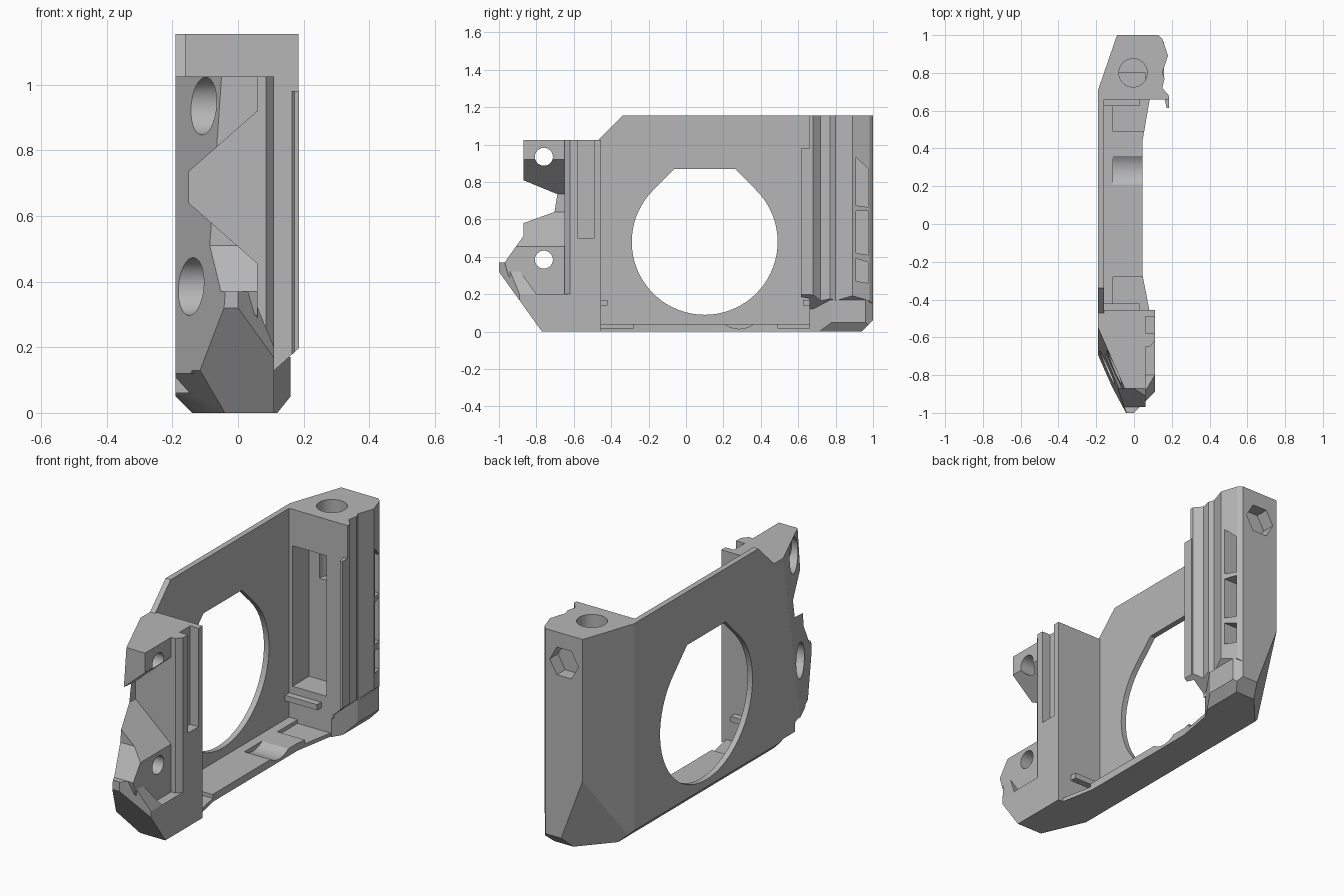
import bpy, bmesh, math
from mathutils import Vector

if "Cube" in bpy.data.objects:
    bpy.data.objects.remove(bpy.data.objects["Cube"])

grey = bpy.data.materials.new("plain grey")
grey.diffuse_color = (0.47, 0.47, 0.47, 1)
grey.use_nodes = True
grey.node_tree.nodes["Principled BSDF"].inputs["Base Color"].default_value = grey.diffuse_color


def prism(name, axis, pts, lo, hi):
    """Extrude a 2D outline along x (y,z), y (x,z) or z (x,y)."""
    place = {"x": lambda a, b, h: (h, a, b),
             "y": lambda a, b, h: (a, h, b),
             "z": lambda a, b, h: (a, b, h)}[axis]
    bm = bmesh.new()
    bot = [bm.verts.new(place(a, b, lo)) for a, b in pts]
    top = [bm.verts.new(place(a, b, hi)) for a, b in pts]
    bm.faces.new(bot)
    bm.faces.new(top)
    n = len(pts)
    for i in range(n):
        j = (i + 1) % n
        bm.faces.new((bot[i], bot[j], top[j], top[i]))
    bmesh.ops.recalc_face_normals(bm, faces=bm.faces)
    me = bpy.data.meshes.new(name)
    bm.to_mesh(me)
    bm.free()
    me.materials.append(grey)
    ob = bpy.data.objects.new(name, me)
    bpy.context.collection.objects.link(ob)
    return ob


def box(name, x0, x1, y0, y1, z0, z1):
    return prism(name, "z", [(x0, y0), (x1, y0), (x1, y1), (x0, y1)], z0, z1)


def ring(a, b, r, n=48):
    return [(a + r * math.cos(2 * math.pi * i / n),
             b + r * math.sin(2 * math.pi * i / n)) for i in range(n)]


def slice_off(ob, p1, p2, p3, keep):
    """Cut with the plane through three points, keeping one side capped."""
    p1, p2, p3 = Vector(p1), Vector(p2), Vector(p3)
    no = (p2 - p1).cross(p3 - p1).normalized()
    if (Vector(keep) - p1).dot(no) > 0:
        no = -no
    bm = bmesh.new()
    bm.from_mesh(ob.data)
    bmesh.ops.bisect_plane(bm, geom=bm.verts[:] + bm.edges[:] + bm.faces[:], dist=1e-5,
                           plane_co=p1, plane_no=no, clear_outer=True)
    bmesh.ops.remove_doubles(bm, verts=bm.verts, dist=1e-5)
    bmesh.ops.holes_fill(bm, edges=[e for e in bm.edges if e.is_boundary], sides=0)
    bmesh.ops.recalc_face_normals(bm, faces=bm.faces)
    bm.to_mesh(ob.data)
    bm.free()


def combine(ob, other, op):
    """Apply a boolean and remove the second object."""
    mod = ob.modifiers.new("bool", "BOOLEAN")
    mod.operation, mod.solver, mod.object = op, "EXACT", other
    dg = bpy.context.evaluated_depsgraph_get()
    me = bpy.data.meshes.new_from_object(ob.evaluated_get(dg))
    ob.modifiers.clear()
    ob.data = me
    bpy.data.objects.remove(other)


def cut(ob, other):
    combine(ob, other, "DIFFERENCE")


def low_edge(ob):
    # long bevel under the outer side
    slice_off(ob, (-0.19, 0, 0.05), (-0.14, 0, 0), (-0.14, 1, 0), (0, 0, 1))


def front_slant(ob):
    # leaning face at the front outer corner
    slice_off(ob, (-0.19, -0.55, 1.025), (-0.05, -0.87, 1.025),
              (-0.19, -0.69, 0.15), (0.1, -0.5, 0.5))


# side plate with flat-topped round opening
plate = prism("side_plate", "x", [(-0.5, 0.03), (0.71, 0.03), (0.71, 1.155), (-0.34, 1.155),
                                  (-0.47, 1.025), (-0.5, 1.025)], -0.19, -0.16)
low_edge(plate)
arc = [(0.10 + 0.39 * math.cos(math.radians(a)), 0.48 + 0.39 * math.sin(math.radians(a)))
       for a in range(135, 406, 5)]
cut(plate, prism("opening", "x", arc + [(0.262, 0.87), (-0.062, 0.87)], -0.3, 0))

# floor with end recesses and a round groove
floor = prism("floor", "z", [(-0.19, -0.5), (0.09, -0.5), (0.045, -0.27), (0.045, 0.44),
                             (0.09, 0.7), (-0.19, 0.7)], 0, 0.04)
low_edge(floor)
cut(floor, prism("groove", "x", ring(0.285, 0.14, 0.125), -0.11, 0.2))
cut(floor, box("recess", -0.11, 0.2, 0.49, 0.66, 0.02, 0.2))
cut(floor, box("recess", -0.11, 0.2, -0.46, -0.28, 0.02, 0.2))

# front wall with rail slot
wall = prism("front_wall", "z", [(-0.19, -0.455), (-0.19, -0.65), (0.085, -0.65),
                                 (0.11, -0.62), (0.11, -0.455)], 0.06, 1.025)
front_slant(wall)
cut(wall, box("slot", 0.06, 0.3, -0.58, -0.49, 0.5, 1.2))

# mounting ears with a V notch between them
ears = prism("ears", "x", [(-0.64, 1.025), (-0.87, 1.025), (-0.87, 0.51), (-0.97, 0.37),
                           (-0.95, 0.3), (-0.8, 0.12), (-0.64, 0.12)], -0.19, 0.06)
front_slant(ears)
cut(ears, prism("notch", "y", [(0.06, 0.92), (-0.15, 0.735), (-0.15, 0.64), (0.06, 0.455),
                               (0.3, 0.455), (0.3, 0.92)], -1.2, -0.5))

# faceted chin below the ears
chin = prism("chin", "x", [(-1.0, 0.37), (-1.0, 0.32), (-0.77, 0), (-0.455, 0), (-0.455, 0.2),
                           (-0.8, 0.2), (-0.92, 0.37)], -0.19, 0.11)
front_slant(chin)
slice_off(chin, (0.0, -1, 0), (0.11, -0.89, 0), (0.11, -0.89, 1), (0, -0.6, 0.1))
slice_off(chin, (-0.19, -0.693, 0.13), (-0.116, -0.863, 0.13), (-0.04, -0.77, 0), (0.05, -0.5, 0.2))
slice_off(chin, (0.04, -0.9, 0.37), (0.11, -0.9, 0.2), (0.04, -0.6, 0.37), (0, -0.7, 0.1))
low_edge(chin)

# rear column with stepped rails
rear = prism("rear_column", "z", [(-0.19, 0.66), (-0.19, 0.71), (-0.09, 1.0), (0.13, 1.0),
                                  (0.15, 0.98), (0.18, 0.89), (0.15, 0.80), (0.162, 0.77),
                                  (0.15, 0.72), (0.185, 0.68), (0.185, 0.66)], 0.1, 1.155)
rear_base = prism("rear_base", "z", [(-0.19, 0.66), (-0.19, 0.71), (-0.09, 1.0), (0.13, 1.0),
                                     (0.16, 0.96), (0.16, 0.78), (0.09, 0.66)], 0, 0.17)
for part in (rear, rear_base):
    slice_off(part, (-0.09, 1, 0.40), (-0.16, 0.75, 0), (0.06, 1, 0), (0, 0.8, 0.8))
low_edge(rear_base)
slice_off(rear_base, (0.16, 0, 0.05), (0.12, 0, 0), (0.12, 1, 0), (0, 0, 1))
slice_off(rear_base, (0, 0.94, 0), (0, 1, 0.06), (1, 1, 0.06), (0, 0, 1))

# rail lip, then slope the rail ends
lip = prism("rail_lip", "z", [(0.165, 0.67), (0.165, 0.65), (0.172, 0.615), (0.186, 0.615),
                              (0.186, 0.67)], 0.12, 0.98)
combine(rear, lip, "UNION")
cut(rear, prism("rail_end", "y", [(0.10, 0.12), (0.30, 0.30), (0.30, -0.1), (0.1, -0.1)], 0.5, 1.2))

# pocket, screw hole, nut trap and side windows
cut(rear, box("pocket", -0.14, 0.06, 0.5, 0.80, 0.21, 0.96))
cut(rear, prism("screw_hole", "z", ring(-0.005, 0.80, 0.075), 0.75, 1.3))
cut(rear, prism("nut_trap", "y", ring(0.02, 1.0, 0.085, 6), 0.93, 1.2))
for z0, z1, z2 in ((0.26, 0.39, 0.37), (0.41, 0.645, 0.645), (0.665, 0.93, 0.87)):
    cut(rear, prism("window", "x", [(0.91, z0 + 0.01), (0.975, z0), (0.975, z2), (0.91, z1)],
                    0.09, 0.3))

# small ledges at both ends of the floor
ledges = [box("ledge", -0.17, 0.03, 0.625, 0.67, 0.14, 0.17),
          box("ledge", -0.17, 0.03, -0.47, -0.42, 0.14, 0.17)]

# merge into one solid frame
frame = plate
frame.name = "bracket_frame"
for part in [floor, wall, ears, chin, rear, rear_base] + ledges:
    combine(frame, part, "UNION")

# ear screw holes with counterbores
for z, depth in ((0.935, -0.03), (0.385, -0.06)):
    cut(frame, prism("ear_hole", "x", ring(-0.76, z, 0.048), -0.5, 0.5))
    cut(frame, prism("counterbore", "x", ring(-0.76, z, 0.088), -0.5, depth))

bpy.context.view_layer.objects.active = frame
frame.select_set(True)
bpy.ops.object.shade_smooth_by_angle(angle=math.radians(20))
